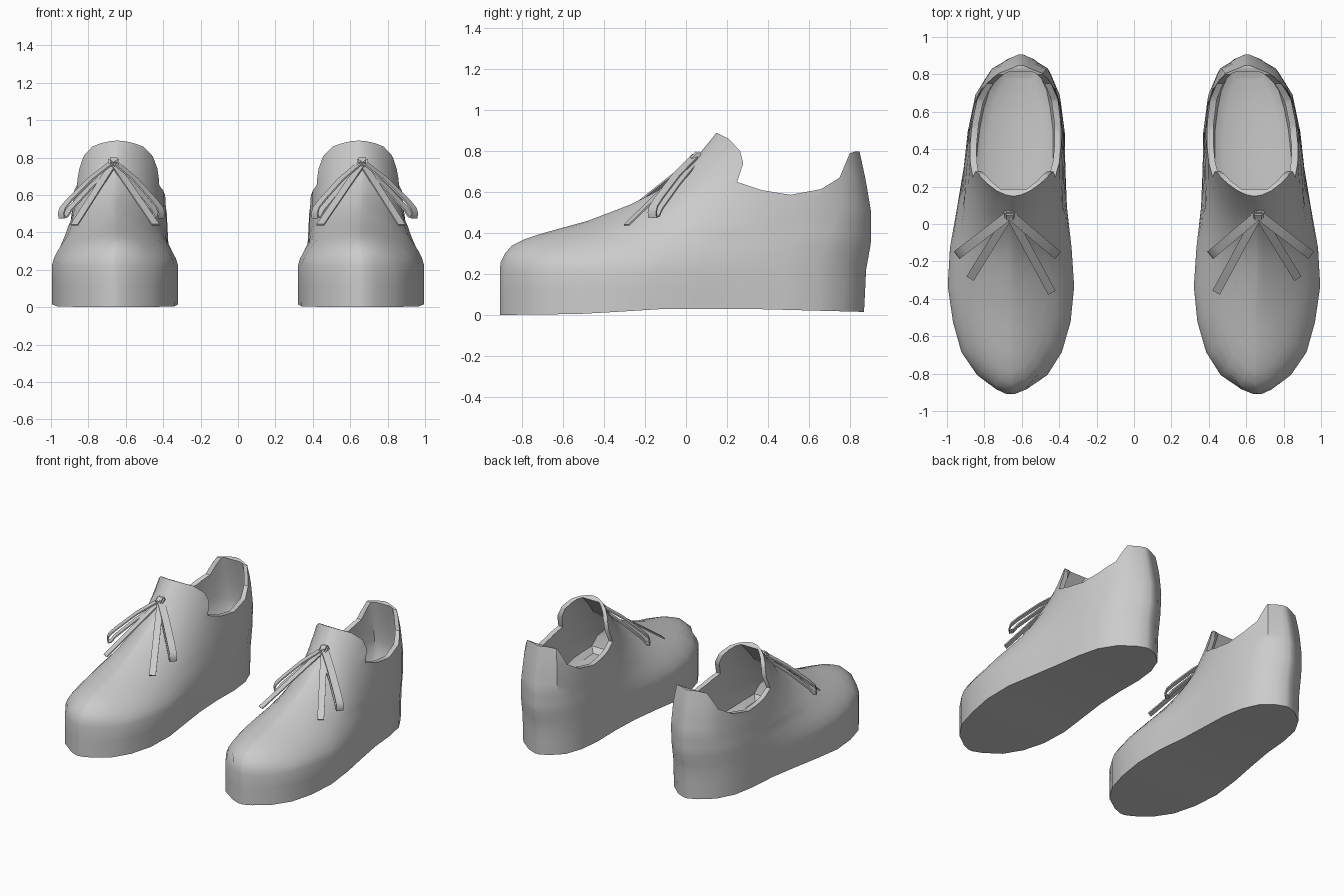
import bpy, bmesh, math
from mathutils import Vector, Matrix

if "Cube" in bpy.data.objects:
    bpy.data.objects.remove(bpy.data.objects["Cube"])

grey = bpy.data.materials.new("light_grey")
grey.diffuse_color = (0.6, 0.6, 0.6, 1)
grey.use_nodes = True
grey.node_tree.nodes["Principled BSDF"].inputs["Base Color"].default_value = grey.diffuse_color


def lerp(table, v, col=1):
    """Piecewise linear lookup of a column against the first column."""
    if v <= table[0][0]:
        return table[0][col]
    for a, b in zip(table, table[1:]):
        if v <= b[0]:
            return a[col] + (b[col] - a[col]) * (v - a[0]) / (b[0] - a[0])
    return table[-1][col]


# plan outline: y, inner x, outer x
PLAN = [(-.91, .64, .68), (-.85, .49, .81), (-.66, .37, .94), (-.44, .32, .985),
        (-.29, .32, 1.0), (-.2, .325, .995), (.05, .355, .957), (.16, .365, .925),
        (.5, .37, .89), (.7, .395, .85), (.86, .465, .75), (.915, .59, .62)]
# height of the vamp ridge along y
RIDGE = [(-.91, .25), (-.87, .33), (-.77, .38), (-.48, .46), (-.27, .54), (-.13, .61),
         (0, .71), (.15, .89), (.3, 1.1), (.5, 1.5), (1, 1.9)]
RIDGE_INV = [(z, y) for y, z in RIDGE]
# back of the heel along z, and roundness of the cross-section along y
BACK = [(0, .87), (.22, .88), (.36, .905), (.5, .905), (.65, .88), (.79, .85), (1, .8)]
ROUND = [(-.9, .5), (-.2, .75), (.1, .6), (.3, .38)]
ARCH = [(-.91, 0), (-.5, .005), (-.1, .03), (.3, .03), (.87, .015)]
HALF = 13


def ring(z, inset=0.0, front=-9.0):
    """Closed outline of the shoe at height z."""
    y0 = max(lerp(RIDGE_INV, z) + inset * 1.4, front)
    y1 = lerp(BACK, z) - inset
    sides = ([], [])
    for i in range(HALF + 1):
        y = y0 + (y1 - y0) * (1 - math.cos(math.pi * i / HALF)) / 2
        back = lerp(BACK, z)
        ye = y if y < .3 else .3 + (y - .3) * .615 / (back - .3)
        a, b = lerp(PLAN, ye, 1), lerp(PLAN, ye, 2)
        t = min(max((z - .22) / max(lerp(RIDGE, y) - .22, .01), 0), 1)
        w = (b - a) / 2 * (1 - t ** 1.5) ** lerp(ROUND, y)
        w = max(w - inset, .004)
        c = (a + b) / 2
        zz = z if z > 0 else lerp(ARCH, y)
        sides[0].append((c - w, y, zz))
        sides[1].append((c + w, y, zz))
    return sides[0] + sides[1][::-1]


def finish(ob, angle=35):
    """Material, mirrored partner and smooth shading with sharp edges."""
    ob.data.materials.clear()
    ob.data.materials.append(grey)
    bpy.ops.object.select_all(action='DESELECT')
    ob.select_set(True)
    bpy.context.view_layer.objects.active = ob
    for m in list(ob.modifiers):
        bpy.ops.object.modifier_apply(modifier=m.name)
    bpy.ops.object.shade_smooth_by_angle(angle=math.radians(angle))
    ob.modifiers.new("pair", 'MIRROR').use_mirror_merge = False


def make(name, bm):
    bmesh.ops.recalc_face_normals(bm, faces=bm.faces)
    me = bpy.data.meshes.new(name)
    bm.to_mesh(me)
    bm.free()
    ob = bpy.data.objects.new(name, me)
    bpy.context.collection.objects.link(ob)
    return ob


# shoe shell: outer rings upward, inner rings back down to the footbed
outer = [0, .12, .22, .26, .3, .34, .37, .4, .43, .46, .5, .54, .58, .62, .67, .72, .78, .84, .9, .96]
loops = [ring(z) for z in outer]
loops += [ring(z, .035, -.2) for z in (.96, .88, .8, .72, .64, .56, .48, .4)]
loops += [ring(.33, .06, -.18), ring(.3, .11, -.14)]
bm = bmesh.new()
rows = [[bm.verts.new(p) for p in lp] for lp in loops]
n = len(rows[0])
for r, s in zip(rows, rows[1:]):
    for i in range(n):
        j = (i + 1) % n
        bm.faces.new((r[i], r[j], s[j], s[i]))
for r in (rows[0], rows[-1]):
    for i in range(HALF):
        bm.faces.new((r[i], r[i + 1], r[n - 2 - i], r[n - 1 - i]))
shoe = make("shoe", bm)

# cutter that trims the collar line, tongue and heel tab
RIM = [(-.1, .89), (.15, .89), (.21, .86), (.265, .80), (.28, .74), (.25, .65), (.37, .61),
       (.51, .587), (.66, .615), (.75, .67), (.80, .79), (.83, .80), (1.1, .79), (1.1, 1.3), (-.1, 1.3)]
bm = bmesh.new()
f = bm.faces.new([bm.verts.new((0, y, z)) for y, z in RIM])
ext = bmesh.ops.extrude_face_region(bm, geom=[f])
bmesh.ops.translate(bm, vec=(1.4, 0, 0), verts=[v for v in ext['geom'] if isinstance(v, bmesh.types.BMVert)])
cutter = make("collar_cutter", bm)
cutter.hide_render = True
cut = shoe.modifiers.new("collar", 'BOOLEAN')
cut.operation, cut.solver, cut.object = 'DIFFERENCE', 'EXACT', cutter
finish(shoe)
bpy.data.objects.remove(cutter)


def ribbon(name, path, width):
    """Flat lace strip that follows a path."""
    d = Vector(path[len(path) // 2]) - Vector(path[0])
    side = Vector((-d.y, d.x, 0)).normalized() * width / 2
    bm = bmesh.new()
    pairs = [(bm.verts.new(Vector(p) - side), bm.verts.new(Vector(p) + side)) for p in path]
    for (a, b), (c, e) in zip(pairs, pairs[1:]):
        bm.faces.new((a, b, e, c))
    ob = make(name, bm)
    sol = ob.modifiers.new("thickness", 'SOLIDIFY')
    sol.thickness, sol.offset = .008, 0
    finish(ob)


KNOT = Vector((.665, .05, .77))
# lace tails and bow loops on both sides of the knot
for tag, tail, tip in (("outer", (.875, -.29, .44), (.945, -.165, .5)),
                       ("inner", (.44, -.365, .44), (.41, -.165, .5))):
    ribbon("lace_tail_" + tag, [KNOT, KNOT.lerp(Vector(tail), .5), tail], .045)
    d = Vector(tip) - KNOT
    up = Vector((0, 0, 1))
    shape = [(0, .012), (.45, .035), (.85, .03), (.97, .022), (1.0, 0),
             (.99, -.025), (.93, -.035), (.85, -.02), (.45, -.008), (0, -.012)]
    ribbon("bow_loop_" + tag, [KNOT + d * s + up * h for s, h in shape], .05)

# bow knot
bm = bmesh.new()
bmesh.ops.create_cube(bm, size=1, matrix=Matrix.Translation(KNOT) @ Matrix.Rotation(.75, 4, 'X')
                      @ Matrix.Diagonal((.06, .06, .045, 1)))
bmesh.ops.bevel(bm, geom=bm.edges[:], offset=.01, segments=2, affect='EDGES')
finish(make("bow_knot", bm))
